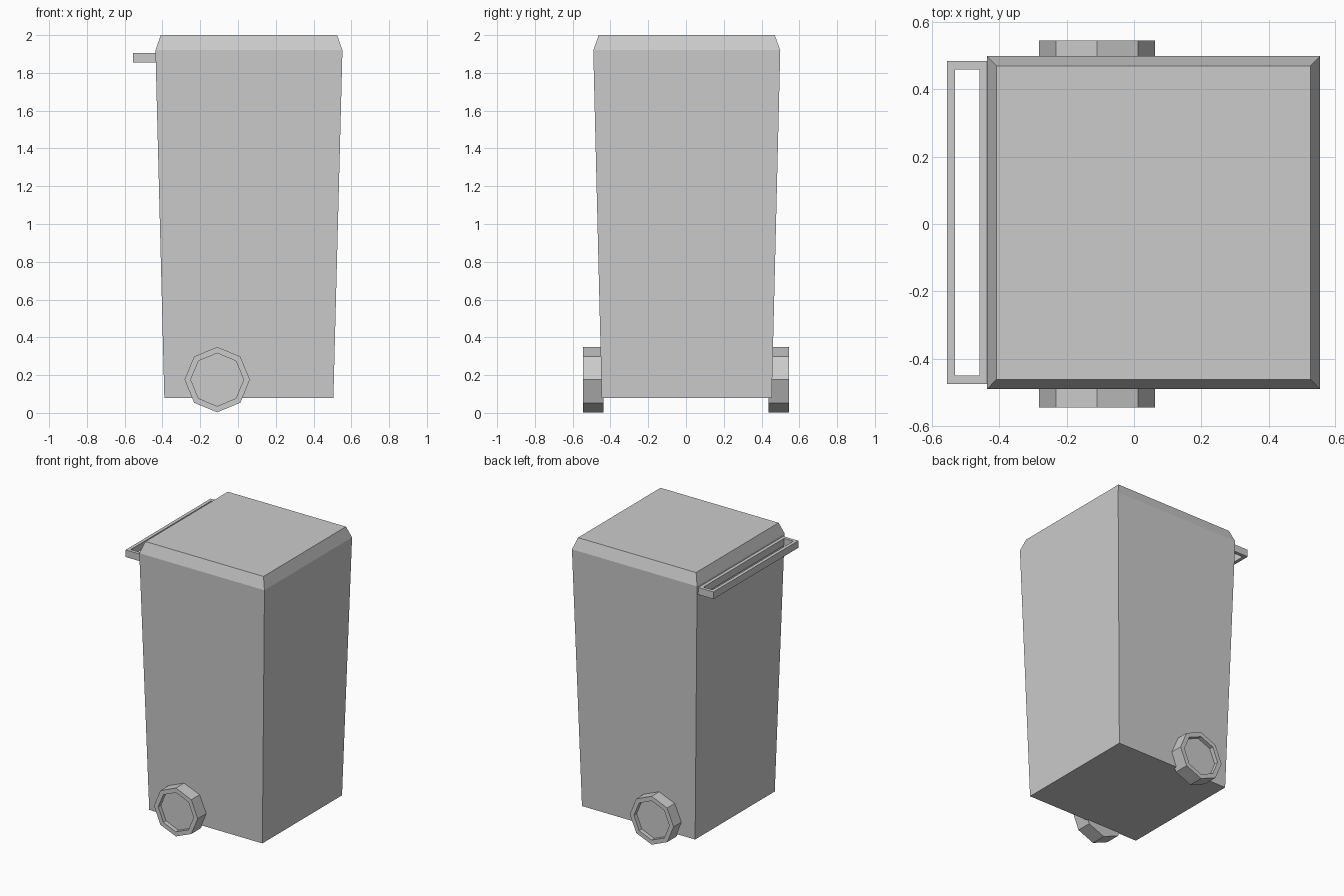
import bpy, bmesh
from math import sin, cos, pi

if "Cube" in bpy.data.objects:
    bpy.data.objects.remove(bpy.data.objects["Cube"])


def loft(name, rings, ring_closed=False):
    """Skin a list of point rings; cap the ends, or join last ring to first."""
    bm = bmesh.new()
    vs = [[bm.verts.new(p) for p in r] for r in rings]
    n = len(vs[0])
    pairs = list(zip(vs, vs[1:]))
    if ring_closed:
        pairs.append((vs[-1], vs[0]))
    else:
        bm.faces.new(vs[0])
        bm.faces.new(vs[-1])
    for a, b in pairs:
        for i in range(n):
            j = (i + 1) % n
            bm.faces.new((a[i], a[j], b[j], b[i]))
    bmesh.ops.recalc_face_normals(bm, faces=bm.faces)
    mesh = bpy.data.meshes.new(name)
    bm.to_mesh(mesh)
    bm.free()
    obj = bpy.data.objects.new(name, mesh)
    bpy.context.collection.objects.link(obj)
    return obj


def rect(x0, x1, y0, y1, z):
    return [(x0, y0, z), (x1, y0, z), (x1, y1, z), (x0, y1, z)]


def octagon(r, y, cx=-0.11, cz=0.176):
    return [(cx + r * sin(i * pi / 4), y, cz + r * cos(i * pi / 4)) for i in range(8)]


# Tapered bin body with chamfered lid
loft("bin_body", [
    rect(-0.39, 0.505, -0.446, 0.454, 0.08),
    rect(-0.437, 0.553, -0.491, 0.499, 1.92),
    rect(-0.409, 0.525, -0.462, 0.47, 2.0),
])

# Rectangular handle frame at the back of the bin
outer = (-0.556, -0.434, -0.475, 0.484)
inner = (-0.532, -0.46, -0.451, 0.46)
loft("handle", [
    rect(*outer, 1.855), rect(*outer, 1.906),
    rect(*inner, 1.906), rect(*inner, 1.855),
], ring_closed=True)

# Eight-sided wheels with recessed hubs
for side, label in ((-1, "front"), (1, "back")):
    loft(label + "_wheel", [
        octagon(0.173, side * 0.437),
        octagon(0.173, side * 0.545),
        octagon(0.14, side * 0.545),
        octagon(0.14, side * 0.515),
    ])
